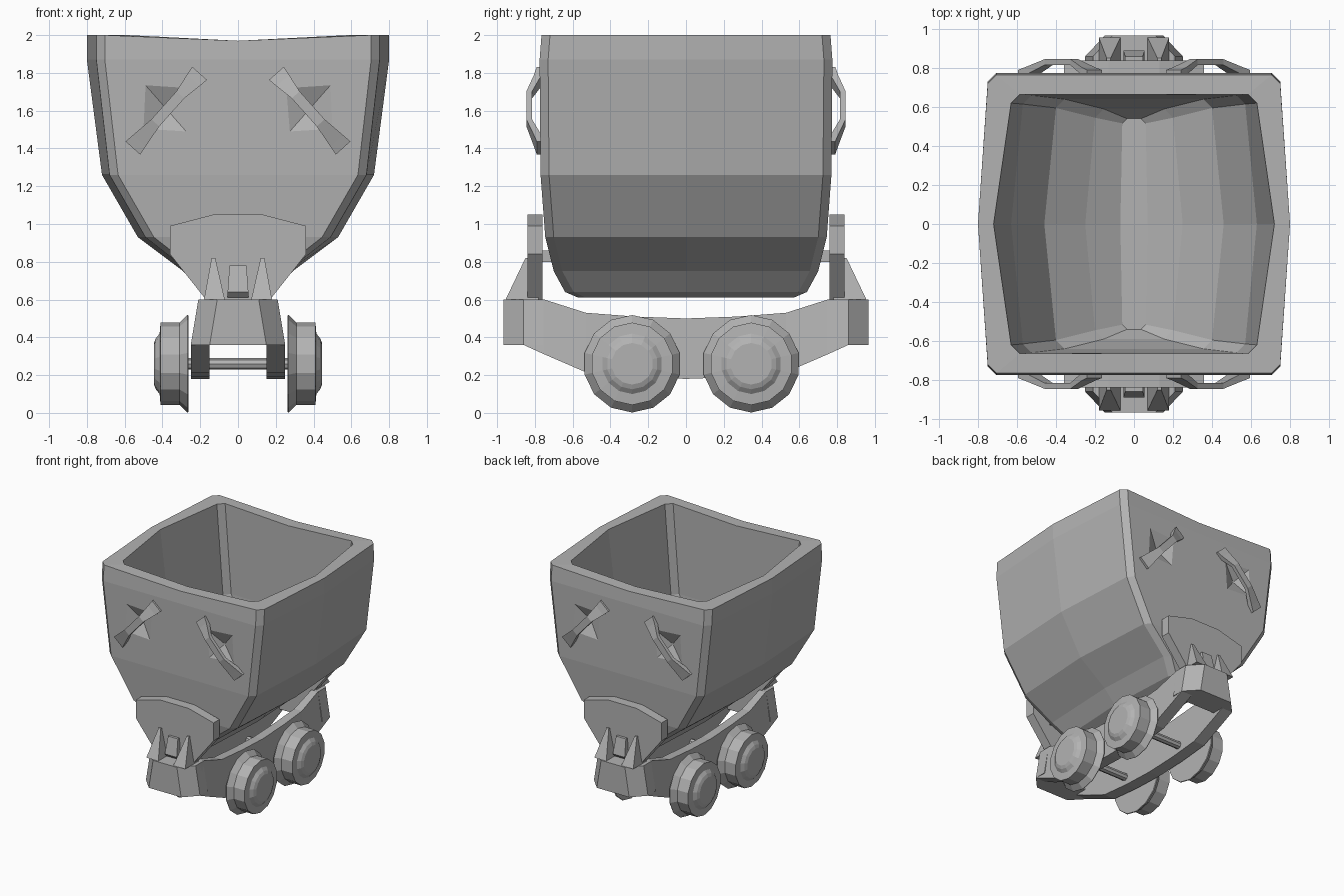
import bpy, bmesh, math
from mathutils import Matrix

if "Cube" in bpy.data.objects:
    bpy.data.objects.remove(bpy.data.objects["Cube"])

paint = bpy.data.materials.new("plain_grey")
paint.diffuse_color = (0.45, 0.45, 0.45, 1)
paint.use_nodes = True
paint.node_tree.nodes["Principled BSDF"].inputs["Base Color"].default_value = paint.diffuse_color


def loft(name, rings):
    """Closed solid through equal-length rings of points, capped at both ends."""
    bm = bmesh.new()
    rows = [[bm.verts.new(p) for p in r] for r in rings]
    n = len(rows[0])
    for a, b in zip(rows, rows[1:]):
        for i in range(n):
            j = (i + 1) % n
            bm.faces.new((a[i], a[j], b[j], b[i]))
    bm.faces.new(rows[0])
    bm.faces.new(rows[-1])
    bmesh.ops.recalc_face_normals(bm, faces=bm.faces)
    me = bpy.data.meshes.new(name)
    bm.to_mesh(me)
    bm.free()
    me.materials.append(paint)
    ob = bpy.data.objects.new(name, me)
    bpy.context.collection.objects.link(ob)
    return ob


def bucket_ring(z, xe, xm, y):
    """Bucket outline: chamfered corners, bulging sides, dipped end rims."""
    c = min(0.045, xe * 0.4)
    dip = 0.03 if z > 1.99 else 0
    half = [(xe - c, -y, z), (xe, -y + c, z), (xm, 0, z), (xe, y - c, z),
            (xe - c, y, z), (0, y, z - dip)]
    return half + [(-x, -v, w) for x, v, w in half]


# Bucket: outer skin upward, over the rim, inner skin downward
bucket = loft("bucket", [bucket_ring(*r) for r in (
    (0.61, 0.10, 0.12, 0.57), (0.64, 0.16, 0.19, 0.64), (0.75, 0.26, 0.29, 0.70),
    (0.93, 0.49, 0.53, 0.745), (1.26, 0.68, 0.72, 0.77), (1.87, 0.75, 0.80, 0.775),
    (2.00, 0.75, 0.80, 0.765), (2.00, 0.63, 0.72, 0.665), (1.26, 0.57, 0.63, 0.66),
    (0.93, 0.40, 0.46, 0.64), (0.78, 0.20, 0.25, 0.59), (0.69, 0.06, 0.07, 0.54))])

# Shallow faceted dents behind the handles
for sx in (1, -1):
    for sy in (1, -1):
        def dent_ring(r, y):
            return [(sx * 0.38 + r * math.cos(k * math.pi / 2 + sx * 0.85),
                     sy * y, 1.61 + r * math.sin(k * math.pi / 2 + sx * 0.85))
                    for k in range(4)]
        cutter = loft("dent_cutter", [dent_ring(0.27, 0.81), dent_ring(0.01, 0.72)])
        cutter.hide_render = True
        cutter.hide_viewport = False
        cutter.display_type = 'WIRE'
        m = bucket.modifiers.new("dent", 'BOOLEAN')
        m.operation, m.object, m.solver = 'DIFFERENCE', cutter, 'EXACT'
        bpy.context.view_layer.objects.active = bucket
        bpy.ops.object.modifier_apply(modifier=m.name)
        bpy.data.objects.remove(cutter)

# Handles: diagonal bowed bars with flared feet
ax, az, bx, bz = 0.21, 1.79, 0.55, 1.41
length = math.hypot(bx - ax, bz - az)
px, pz = -(bz - az) / length, (bx - ax) / length
for sx in (1, -1):
    for sy in (1, -1):
        rings = []
        for s, y0, y1, w in ((-0.02, 0.76, 0.79, 0.052), (0.08, 0.765, 0.805, 0.045),
                             (0.28, 0.815, 0.845, 0.028), (0.67, 0.815, 0.845, 0.028),
                             (0.92, 0.765, 0.805, 0.045), (1.02, 0.76, 0.79, 0.052)):
            x, z = ax + (bx - ax) * s, az + (bz - az) * s
            rings.append([(sx * (x + px * k), sy * y, z + pz * k)
                          for k, y in ((-w, y0), (w, y0), (w, y1), (-w, y1))])
        loft("handle", rings)

# Parts at each end of the chassis
for sy in (1, -1):
    # Bracket plate cradling the bucket
    plate = [(0.13, 1.05), (0.36, 0.99), (0.36, 0.84), (0.17, 0.60)]
    plate += [(-x, z) for x, z in reversed(plate)]
    loft("bracket_plate", [[(x, sy * y, z) for x, z in plate] for y in (0.76, 0.838)])
    # Block joining the bracket to the bucket
    loft("bracket_block", [[(x, sy * y, z) for x, z in
                            ((-0.2, 0.8), (0.2, 0.8), (0.2, 0.86), (-0.2, 0.86))]
                           for y in (0.68, 0.78)])
    # Coupling lug between the ribs
    loft("coupling_lug", [[(-w, sy * 0.80, z), (w, sy * 0.80, z),
                           (w, sy * y, z), (-w, sy * y, z)]
                          for z, w, y in ((0.61, 0.055, 0.86), (0.64, 0.055, 0.89),
                                          (0.78, 0.045, 0.86))])
    # Bumper block with chamfered corners
    loft("bumper", [[(w, sy * 0.76, z), (w, sy * 0.86, z), (w - 0.10, sy * 0.966, z),
                     (0.10 - w, sy * 0.966, z), (-w, sy * 0.86, z), (-w, sy * 0.76, z)]
                    for z, w in ((0.36, 0.25), (0.60, 0.21))])
    # Tapered ribs
    for sx in (1, -1):
        loft("bracket_rib", [[(sx * a, sy * 0.78, z), (sx * b, sy * 0.78, z),
                              (sx * b, sy * y, z), (sx * a, sy * y, z)]
                             for z, a, b, y in ((0.60, 0.07, 0.18, 0.955),
                                                (0.82, 0.12, 0.14, 0.85))])

# Side rails, sagging towards the middle
stations = [(0.86, 0.36, 0.60), (0.75, 0.31, 0.60), (0.53, 0.215, 0.53), (0.27, 0.19, 0.51)]
stations = [(-y, a, b) for y, a, b in stations] + [(0, 0.18, 0.50)] + stations[::-1]
for sx in (1, -1):
    loft("side_rail", [[(sx * 0.15, y, a), (sx * min(0.25, 0.21 + (0.6 - a) / 6), y, a),
                        (sx * (0.21 + (0.6 - b) / 6), y, b), (sx * 0.15, y, b)]
                       for y, a, b in stations])


def circle(x, r, y, n):
    return [(x, y + r * math.sin(2 * math.pi * k / n), 0.26 - r * math.cos(2 * math.pi * k / n))
            for k in range(n)]


# Flanged wheels and axles
for y in (-0.285, 0.345):
    loft("axle", [circle(x, 0.03, y, 8) for x in (-0.27, 0.27)])
    for sx in (1, -1):
        loft("wheel", [circle(sx * x, r, y, 14) for x, r in (
            (0.262, 0.255), (0.268, 0.258), (0.31, 0.218), (0.41, 0.218),
            (0.415, 0.16), (0.435, 0.135), (0.445, 0.11))])
